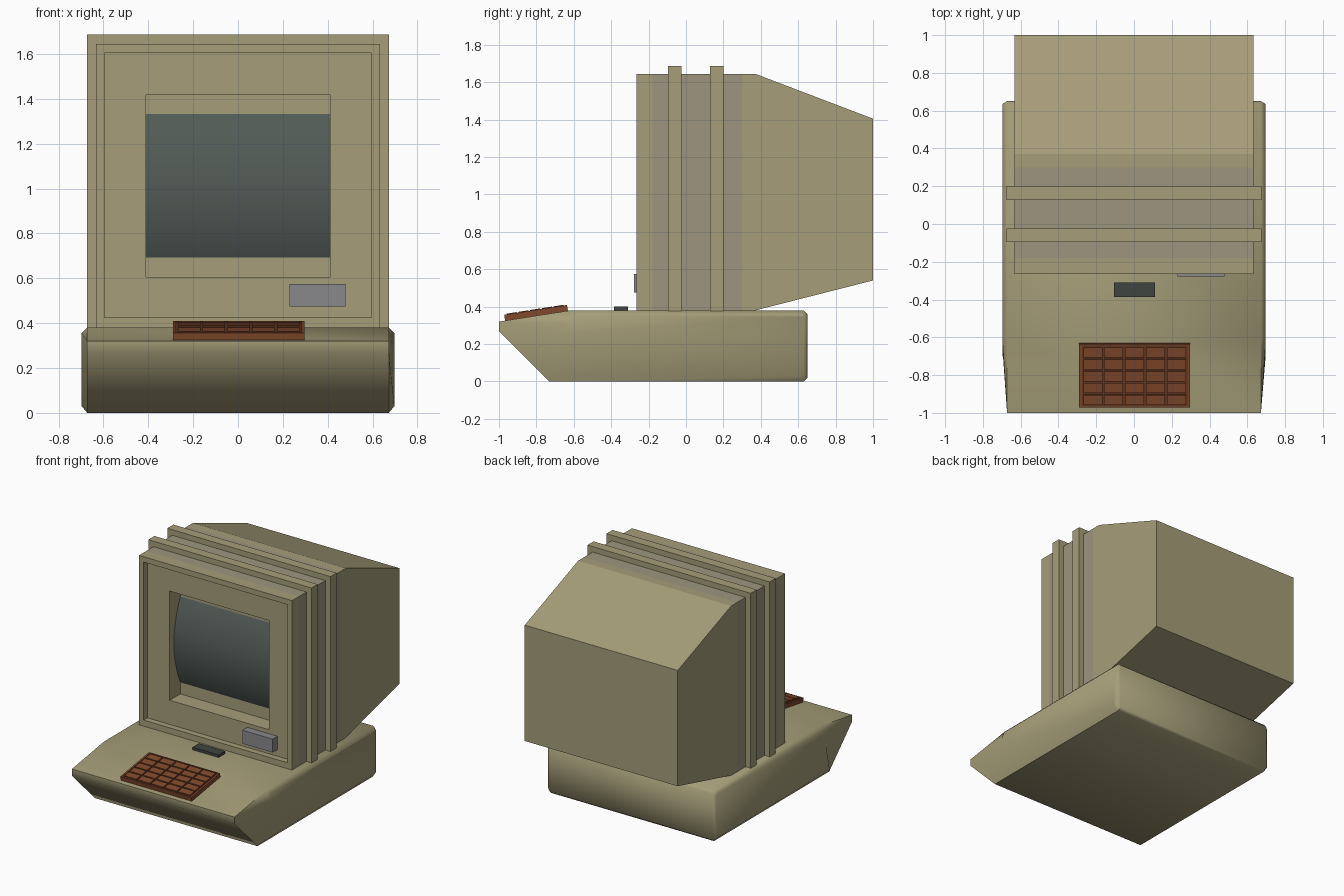
import bpy, bmesh, math
from mathutils import Matrix, Vector

if "Cube" in bpy.data.objects:
    bpy.data.objects.remove(bpy.data.objects["Cube"])


def material(name, r, g, b):
    m = bpy.data.materials.new(name)
    m.diffuse_color = (r, g, b, 1)
    m.use_nodes = True
    m.node_tree.nodes["Principled BSDF"].inputs["Base Color"].default_value = m.diffuse_color
    return m


BEIGE = material("beige", 0.38, 0.34, 0.19)
TAUPE = material("taupe", 0.34, 0.30, 0.21)
GLASS = material("glass", 0.085, 0.105, 0.095)
GREY = material("grey", 0.25, 0.25, 0.26)
DARK = material("dark", 0.05, 0.06, 0.05)
BROWN = material("brown", 0.22, 0.065, 0.025)
DARK_BROWN = material("dark_brown", 0.13, 0.04, 0.016)


def finish(name, bm, *mats, smooth=None, fix=True):
    if fix:
        bmesh.ops.recalc_face_normals(bm, faces=bm.faces)
    mesh = bpy.data.meshes.new(name)
    bm.to_mesh(mesh)
    bm.free()
    obj = bpy.data.objects.new(name, mesh)
    bpy.context.collection.objects.link(obj)
    for m in mats:
        mesh.materials.append(m)
    if smooth:
        bpy.ops.object.select_all(action='DESELECT')
        obj.select_set(True)
        bpy.context.view_layer.objects.active = obj
        bpy.ops.object.shade_smooth_by_angle(angle=math.radians(smooth))
    return obj


def loft(bm, rings, cap_start=True, cap_end=True):
    """Bridge closed rings of equal length; returns the faces of each section."""
    vs = [[bm.verts.new(p) for p in ring] for ring in rings]
    n = len(vs[0])
    sections = [[bm.faces.new((a[i], a[(i + 1) % n], b[(i + 1) % n], b[i]))
                 for i in range(n)] for a, b in zip(vs, vs[1:])]
    if cap_start:
        bm.faces.new(vs[0][::-1])
    if cap_end:
        bm.faces.new(vs[-1])
    return sections


def add_box(bm, lo, hi, matrix=Matrix()):
    lo, hi = Vector(lo), Vector(hi)
    m = matrix @ Matrix.Translation((lo + hi) / 2) @ Matrix.Diagonal((*(hi - lo), 1))
    bmesh.ops.create_cube(bm, size=1, matrix=m)


def box(name, lo, hi, mat, matrix=Matrix()):
    bm = bmesh.new()
    add_box(bm, lo, hi, matrix)
    return finish(name, bm, mat)


# Wedge-fronted base: full profile in the middle, inset profile on the sides
full = [(-0.73, 0), (0.63, 0), (0.65, 0.02), (0.65, 0.36),
        (0.63, 0.38), (-0.62, 0.38), (-1, 0.32), (-1, 0.27)]
inset = [(-0.70, 0.03), (0.61, 0.03), (0.635, 0.04), (0.635, 0.345),
         (0.62, 0.355), (-0.60, 0.355), (-0.63, 0.31), (-0.65, 0.26)]
bm = bmesh.new()
loft(bm, [[(x, y, z) for y, z in prof] for x, prof in
          ((-0.697, inset), (-0.672, full), (0.672, full), (0.697, inset))])
finish("base", bm, BEIGE, smooth=50)

# Monitor shell: rectangular rings from the screen well out over the bezel to the back
shell = [(-0.05, 0.41, 0.605, 1.42), (-0.22, 0.41, 0.605, 1.42),
         (-0.22, 0.595, 0.425, 1.605), (-0.265, 0.595, 0.425, 1.605),
         (-0.265, 0.632, 0.38, 1.645), (-0.18, 0.632, 0.38, 1.645),
         (0.30, 0.632, 0.38, 1.645), (0.37, 0.632, 0.38, 1.645),
         (1.0, 0.632, 0.54, 1.405)]
bm = bmesh.new()
sections = loft(bm, [[(-w, y, a), (w, y, a), (w, y, b), (-w, y, b)]
                     for y, w, a, b in shell], cap_start=False)
for f in sections[5]:
    f.material_index = 1
finish("monitor_shell", bm, BEIGE, TAUPE)

# Raised ribs around the monitor
for name, y in (("front_rib", -0.095), ("rear_rib", 0.128)):
    box(name, (-0.674, y, 0.37), (0.674, y + 0.072, 1.686), BEIGE)

# Screen glass, bulging forward across its height
bm = bmesh.new()
steps = 12
rows = []
for i in range(steps + 1):
    t = 2 * i / steps - 1
    y, z = -0.17 + 0.12 * t * t, 1.0125 + 0.4075 * t
    rows.append([bm.verts.new((x, y, z)) for x in (-0.41, 0.41)])
for a, b in zip(rows, rows[1:]):
    bm.faces.new((a[0], a[1], b[1], b[0]))
finish("screen", bm, GLASS, smooth=40, fix=False)

# Small fittings
box("front_switch", (0.23, -0.277, 0.475), (0.48, -0.215, 0.575), GREY)
box("status_block", (-0.106, -0.386, 0.375), (0.11, -0.31, 0.40), DARK)

# Keyboard tray and keys, tilted to the sloping deck
tilt = Matrix.Translation((0.003, -0.966, 0.325)) @ Matrix.Rotation(math.radians(8.9), 4, 'X')
W, D = 0.584, 0.338
box("keyboard_tray", (-W / 2, 0, 0), (W / 2, D, 0.026), DARK_BROWN, tilt)
bm = bmesh.new()
for c in range(5):
    for r in range(5):
        x = -W / 2 + 0.021 + c * 0.1105
        y = 0.013 + r * 0.0635
        add_box(bm, (x, y, 0.02), (x + 0.1, y + 0.054, 0.036), tilt)
finish("keys", bm, BROWN)
# Rim strips on the tray edge
bm = bmesh.new()
for s in (-1, 1):
    x = s * (W / 2 - 0.006)
    add_box(bm, (x - 0.007, -0.001, 0), (x + 0.007, D + 0.001, 0.032), tilt)
    y = D / 2 + s * (D / 2 - 0.003)
    add_box(bm, (-W / 2, y - 0.004, 0), (W / 2, y + 0.004, 0.032), tilt)
finish("keyboard_rim", bm, BROWN)
